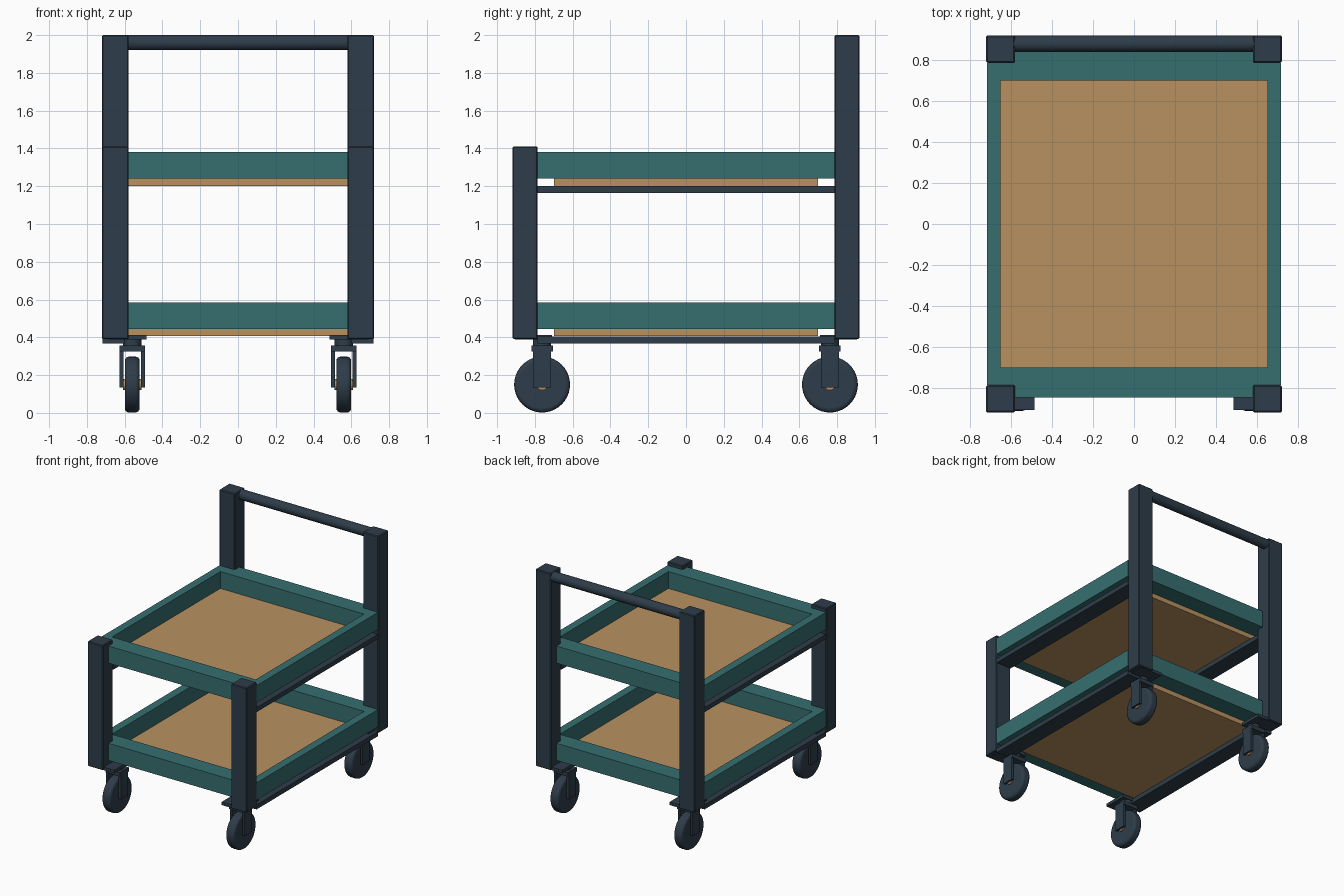
import bpy, math
from mathutils import Vector

if "Cube" in bpy.data.objects:
    bpy.data.objects.remove(bpy.data.objects["Cube"])


def material(name, color):
    m = bpy.data.materials.new(name)
    m.diffuse_color = (*color, 1)
    m.use_nodes = True
    m.node_tree.nodes["Principled BSDF"].inputs["Base Color"].default_value = m.diffuse_color
    return m


NAVY = material("dark slate", (0.027, 0.046, 0.067))
TEAL = material("teal", (0.037, 0.158, 0.160))
WOOD = material("tan wood", (0.479, 0.283, 0.117))


def box(name, lo, hi, mat, bevel=0.0):
    """Axis-aligned block between two opposite corners."""
    lo, hi = Vector(lo), Vector(hi)
    bpy.ops.mesh.primitive_cube_add(size=1, location=(lo + hi) / 2)
    ob = bpy.context.object
    ob.name = name
    ob.scale = [abs(c) for c in hi - lo]
    bpy.ops.object.transform_apply(location=False, rotation=False, scale=True)
    ob.data.materials.append(mat)
    if bevel:
        mod = ob.modifiers.new("edge", 'BEVEL')
        mod.width, mod.segments = bevel, 1
    return ob


def rod(name, center, radius, length, mat, along_x=True, bevel=0.0):
    """Smooth cylinder along x or z."""
    bpy.ops.mesh.primitive_cylinder_add(
        vertices=40, radius=radius, depth=length, location=center,
        rotation=(0, math.pi / 2 if along_x else 0, 0))
    ob = bpy.context.object
    ob.name = name
    ob.data.materials.append(mat)
    if bevel:
        mod = ob.modifiers.new("rounding", 'BEVEL')
        mod.width, mod.segments = bevel, 4
        mod.limit_method = 'ANGLE'
    bpy.ops.object.shade_smooth_by_angle(angle=math.radians(35))
    return ob


# Corner posts: short at the front, tall at the back
for sx in (-1, 1):
    for sy, top, end in ((-1, 1.41, "front"), (1, 2.0, "back")):
        box(f"{end}_post", (sx * 0.58, sy * 0.785, 0.39),
            (sx * 0.72, sy * 0.918, top), NAVY, 0.006)

# Push handle
rod("push_handle", (0, 0.878, 1.96), 0.04, 1.18, NAVY)

# Two trays: wood deck, teal rim, dark side rails
for level, z in (("lower", 0.445), ("upper", 1.24)):
    box(f"{level}_deck", (-0.65, -0.70, z - 0.038), (0.65, 0.70, z + 0.002), WOOD)
    for s in (-1, 1):
        box(f"{level}_end_rim", (-0.65, s * 0.70, z), (0.65, s * 0.845, z + 0.14), TEAL)
        box(f"{level}_side_rim", (s * 0.65, -0.785, z), (s * 0.717, 0.785, z + 0.14), TEAL)
        box(f"{level}_side_rail", (s * 0.58, -0.785, z - 0.077),
            (s * 0.717, 0.785, z - 0.04), NAVY)

# Swivel casters
for sx in (-1, 1):
    for sy in (-1, 1):
        x, y = sx * 0.56, sy * 0.762
        box("caster_plate", (sx * 0.485, sy * 0.71, 0.388),
            (sx * 0.685, sy * 0.905, 0.413), NAVY)
        rod("caster_swivel", (x, y, 0.372), 0.048, 0.034, NAVY, along_x=False)
        box("fork_crown", (x - 0.067, y - 0.057, 0.325), (x + 0.067, y + 0.057, 0.358), NAVY)
        for s in (-1, 1):
            box("fork_arm", (x + s * 0.047, y - 0.048, 0.135),
                (x + s * 0.067, y + 0.048, 0.34), NAVY)
        rod("wheel", (x, y, 0.15), 0.148, 0.078, NAVY, bevel=0.022)
        rod("axle", (x, y, 0.15), 0.03, 0.10, WOOD)
